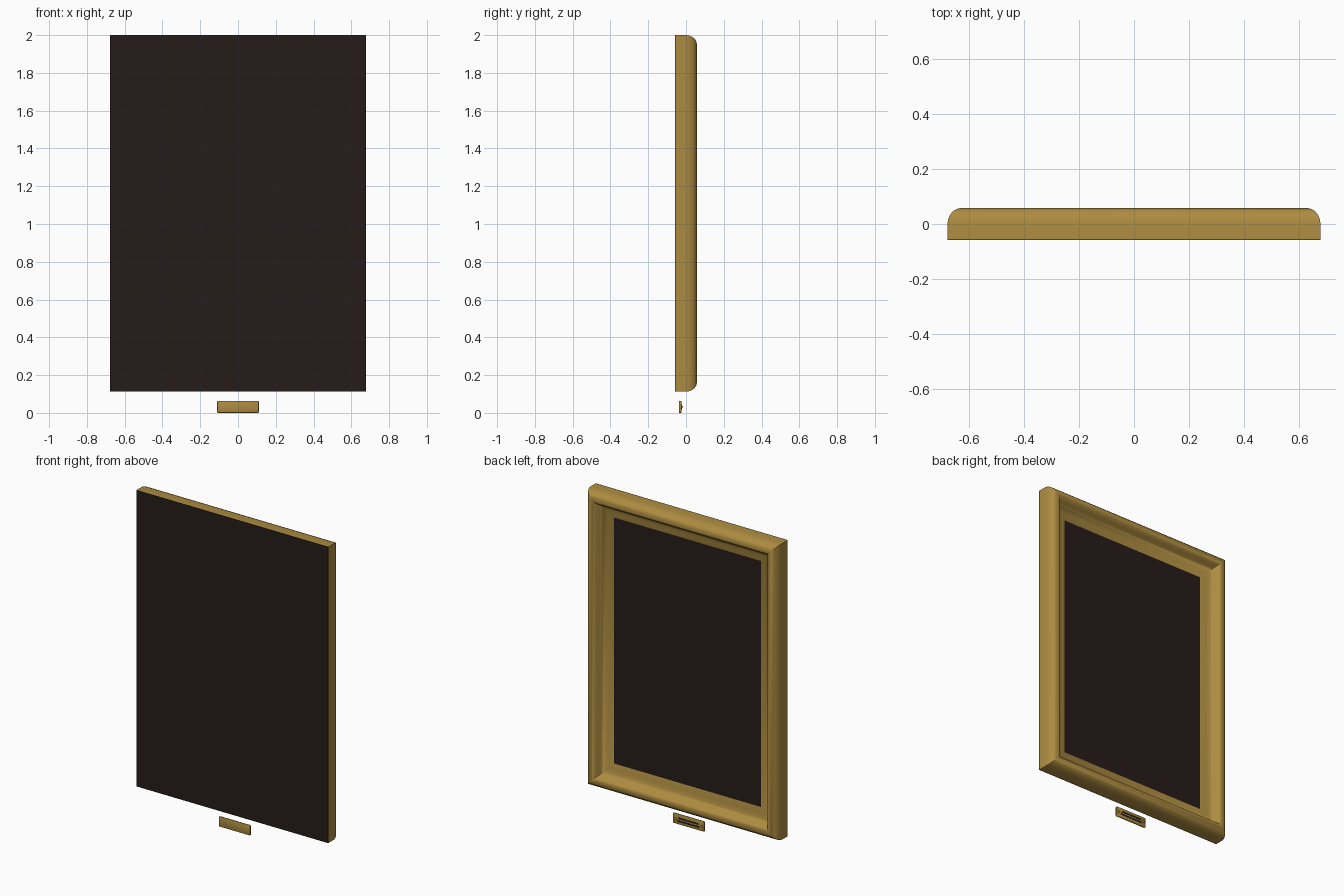
import bpy, bmesh
from mathutils import Vector

if "Cube" in bpy.data.objects:
    bpy.data.objects.remove(bpy.data.objects["Cube"])


def material(name, rgb):
    m = bpy.data.materials.new(name)
    m.diffuse_color = (*rgb, 1)
    m.use_nodes = True
    m.node_tree.nodes["Principled BSDF"].inputs["Base Color"].default_value = m.diffuse_color
    return m


GOLD = material("antique gold", (0.42, 0.262, 0.052))
DARK = material("dark brown", (0.019, 0.0115, 0.011))

HALF_W, Z0, Z1 = 0.677, 0.112, 2.0      # outer frame limits
ZC, HALF_H = (Z0 + Z1) / 2, (Z1 - Z0) / 2


def finish(name, bm, mat, smooth=0.0):
    bmesh.ops.recalc_face_normals(bm, faces=bm.faces)
    me = bpy.data.meshes.new(name)
    bm.to_mesh(me)
    bm.free()
    ob = bpy.data.objects.new(name, me)
    bpy.context.collection.objects.link(ob)
    me.materials.append(mat)
    if smooth:
        bpy.ops.object.select_all(action='DESELECT')
        ob.select_set(True)
        bpy.context.view_layer.objects.active = ob
        bpy.ops.object.shade_smooth_by_angle(angle=smooth)
    return ob


def box(name, mat, x, y, z, bevel=0.0):
    """Box from (min, max) pairs, with optional rounded edges."""
    bm = bmesh.new()
    bmesh.ops.create_cube(bm, size=1)
    for v in bm.verts:
        v.co = Vector([(a + b) / 2 + c * (b - a)
                       for (a, b), c in zip((x, y, z), v.co)])
    if bevel:
        bmesh.ops.bevel(bm, geom=bm.edges[:], offset=bevel, segments=2,
                        affect='EDGES', profile=0.5)
    return finish(name, bm, mat, 1.2 if bevel else 0.0)


# Moulding: cross-section as (inset from the outer edge, y), mitred round four corners
profile = [(0, -0.056), (0, 0.0), (0.003, 0.018), (0.010, 0.034), (0.021, 0.047),
           (0.035, 0.055), (0.048, 0.058), (0.058, 0.056), (0.067, 0.049),
           (0.075, 0.038), (0.082, 0.026), (0.090, 0.015), (0.099, 0.007),
           (0.110, 0.001), (0.122, -0.003), (0.133, -0.006), (0.142, -0.009),
           (0.152, -0.012), (0.161, -0.016), (0.161, -0.056)]
bm = bmesh.new()
rings = []
for sx, sz in ((-1, -1), (1, -1), (1, 1), (-1, 1)):
    rings.append([bm.verts.new((sx * (HALF_W - d), y, ZC + sz * (HALF_H - d)))
                  for d, y in profile])
n = len(profile)
for i in range(4):
    a, b = rings[i], rings[(i + 1) % 4]
    for j in range(n):
        k = (j + 1) % n
        bm.faces.new((a[j], b[j], b[k], a[k]))
finish("frame_moulding", bm, GOLD, 0.7)

# Dark backing sheet over the whole flat side
box("backing_board", DARK, (-HALF_W, HALF_W), (-0.058, -0.0555), (Z0, Z1))

# Thin dark panel set in the opening
box("inner_panel", DARK, (-0.518, 0.518), (-0.0175, -0.0155), (Z0 + 0.159, Z1 - 0.159))

# Small plaque below the frame, with plain dark strips and two pins
box("plaque", GOLD, (-0.11, 0.11), (-0.038, -0.024), (0, 0.063), 0.004)
for i, (half, z) in enumerate(((0.072, 0.040), (0.078, 0.022))):
    box(f"plaque_strip_{i + 1}", DARK, (-half, half), (-0.025, -0.0225),
        (z - 0.0045, z + 0.0045))
for side, s in (("left", -1), ("right", 1)):
    bm = bmesh.new()
    bmesh.ops.create_uvsphere(bm, u_segments=12, v_segments=8, radius=0.007)
    bmesh.ops.translate(bm, verts=bm.verts, vec=(s * 0.094, -0.024, 0.032))
    finish(f"plaque_pin_{side}", bm, GOLD, 0.7)
